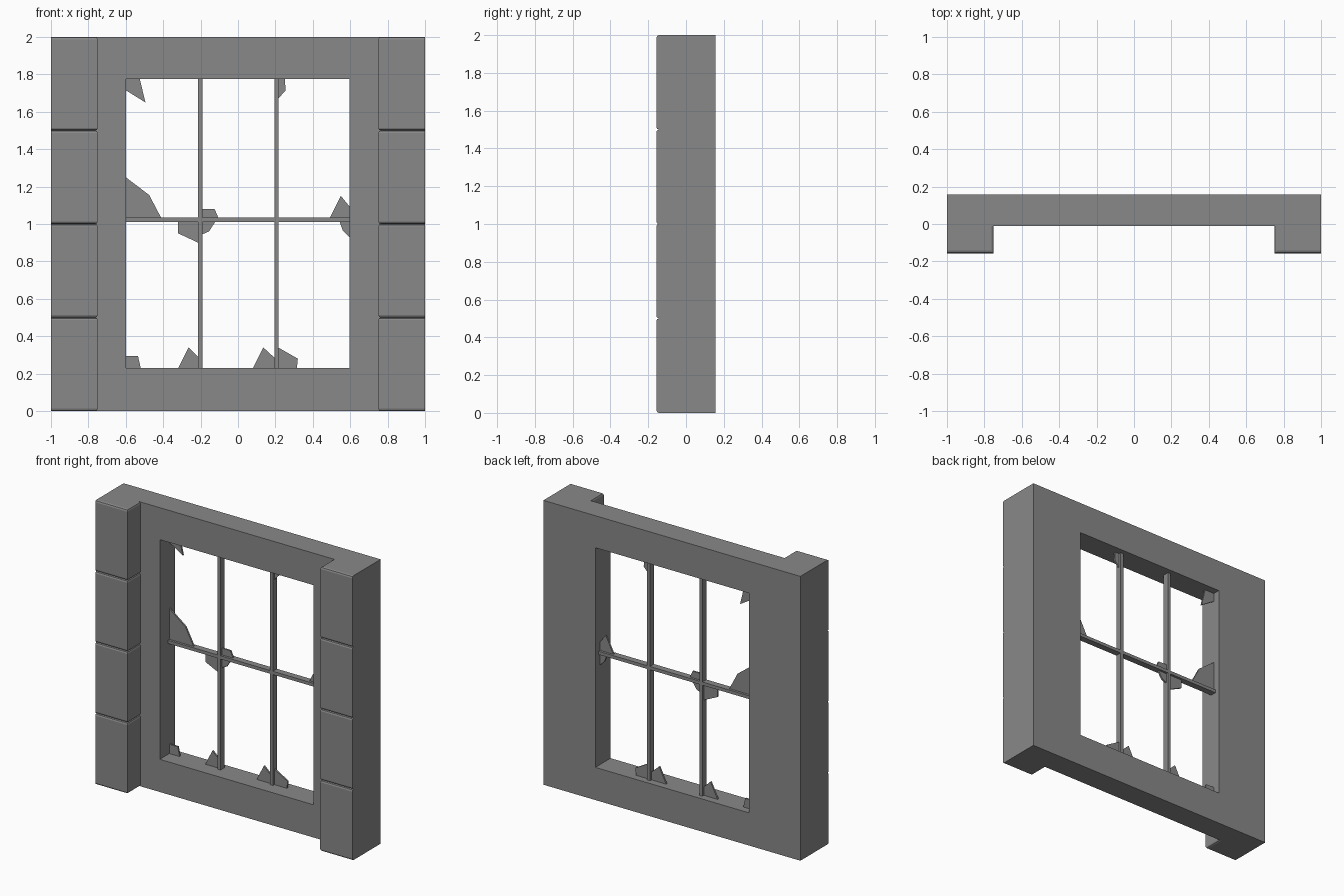
import bpy
import bmesh
from mathutils import Vector

# Remove the default cube
default_cube = bpy.data.objects.get("Cube")
if default_cube:
    bpy.data.objects.remove(default_cube, do_unlink=True)

# Single grey stone colour
GREY = (0.25, 0.25, 0.25, 1.0)
grey = bpy.data.materials.new("plain_grey")
grey.use_nodes = True
grey.diffuse_color = GREY
for node in grey.node_tree.nodes:
    if node.type == 'BSDF_PRINCIPLED':
        node.inputs["Base Color"].default_value = GREY
        node.inputs["Roughness"].default_value = 0.8

# Main dimensions
FRONT, WALL_FRONT, BACK = -0.157, -0.012, 0.157
LEFT, RIGHT, SILL, LINTEL = -0.6, 0.595, 0.23, 1.775
PILLAR_INNER = 0.75
BAR_Y, BAR_DEPTH, GLASS = 0.1, 0.045, 0.012
BAR_XS, BAR_Z, BAR_W = (-0.202, 0.206), 1.022, 0.023


def finish(name, bm):
    """Turn a bmesh into a named grey object."""
    bmesh.ops.recalc_face_normals(bm, faces=bm.faces)
    mesh = bpy.data.meshes.new(name)
    bm.to_mesh(mesh)
    bm.free()
    mesh.materials.append(grey)
    obj = bpy.data.objects.new(name, mesh)
    bpy.context.scene.collection.objects.link(obj)
    return obj


def extrude_back(bm, depth):
    """Give every flat face in the bmesh the same thickness along y."""
    geom = bmesh.ops.extrude_face_region(bm, geom=bm.faces[:], use_keep_orig=True)["geom"]
    verts = [v for v in geom if isinstance(v, bmesh.types.BMVert)]
    bmesh.ops.translate(bm, vec=(0, depth, 0), verts=verts)


def box_bmesh(low, high):
    low, high = Vector(low), Vector(high)
    bm = bmesh.new()
    bmesh.ops.create_cube(bm, size=1)
    bmesh.ops.scale(bm, vec=high - low, verts=bm.verts)
    bmesh.ops.translate(bm, vec=(low + high) / 2, verts=bm.verts)
    return bm


def rectangle(bm, x0, x1, z0, z1, y):
    return [bm.verts.new((x, y, z)) for x, z in ((x0, z0), (x1, z0), (x1, z1), (x0, z1))]


# Wall with a rectangular window opening
bm = bmesh.new()
outer = rectangle(bm, -1, 1, 0, 2, WALL_FRONT)
inner = rectangle(bm, LEFT, RIGHT, SILL, LINTEL, WALL_FRONT)
for i in range(4):
    j = (i + 1) % 4
    bm.faces.new((outer[i], outer[j], inner[j], inner[i]))
extrude_back(bm, BACK - WALL_FRONT)
finish("wall", bm)

# Pillar blocks: horizontal edges rounded on the front and inner sides only
for i in range(4):
    bm = box_bmesh((PILLAR_INNER, FRONT, i / 2), (1, 0.01, (i + 1) / 2))
    edges = []
    for e in bm.edges:
        a, b = (v.co for v in e.verts)
        level = abs(a.z - b.z) < 0.001
        on_front = max(a.y, b.y) < FRONT + 0.001
        on_inner = max(a.x, b.x) < PILLAR_INNER + 0.001
        if level and (on_front or on_inner):
            edges.append(e)
    bmesh.ops.bevel(bm, geom=edges, offset=0.014, segments=2, profile=0.5,
                    affect='EDGES', clamp_overlap=True)
    block = finish(f"pillar_block_{i + 1}", bm)
    block.modifiers.new("both_sides", 'MIRROR').use_axis[0] = True

# Window bars
y0, y1 = BAR_Y - BAR_DEPTH / 2, BAR_Y + BAR_DEPTH / 2
half = BAR_W / 2
for name, x in zip(("right_upright_bar", "left_upright_bar"), BAR_XS):
    finish(name, box_bmesh((x - half, y0, SILL), (x + half, y1, LINTEL)))
finish("cross_bar", box_bmesh((LEFT, y0, BAR_Z - half), (RIGHT, y1, BAR_Z + half)))

# Broken glass pieces, outlines as (x, z)
L, R, B, T, M = LEFT, RIGHT, SILL, LINTEL, BAR_Z
U, V = BAR_XS
shards = {
    "top_corner": [(L, T), (-.525, T), (-.495, 1.65), (L, 1.715)],
    "top_bar": [(V, T), (.25, T), (.255, 1.715), (V, 1.66)],
    "cross_bar_end": [(L, M), (L, 1.25), (-.475, 1.155), (-.405, M)],
    "above_joint": [(U, M), (U, 1.08), (-.125, 1.08), (-.1, M)],
    "below_joint_outer": [(-.32, M), (-.32, .95), (U, .895), (U, M)],
    "below_joint_inner": [(U, M), (U, .94), (-.155, .96), (-.115, M)],
    "far_end_upper": [(.485, M), (.55, 1.15), (R, 1.095), (R, M)],
    "far_end_lower": [(.54, M), (.56, .965), (R, .93), (R, M)],
    "sill_corner": [(L, B), (L, .295), (-.535, .295), (-.52, B)],
    "sill_first_bar": [(-.32, B), (-.265, .34), (U, .28), (U, B)],
    "sill_second_bar": [(.08, B), (.135, .34), (V, .275), (V, B)],
    "sill_second_bar_far": [(V, B), (V, .345), (.32, .28), (.315, B)],
}
for name, outline in shards.items():
    bm = bmesh.new()
    bm.faces.new([bm.verts.new((x, BAR_Y - GLASS / 2, z)) for x, z in outline])
    extrude_back(bm, GLASS)
    finish("glass_" + name, bm)
